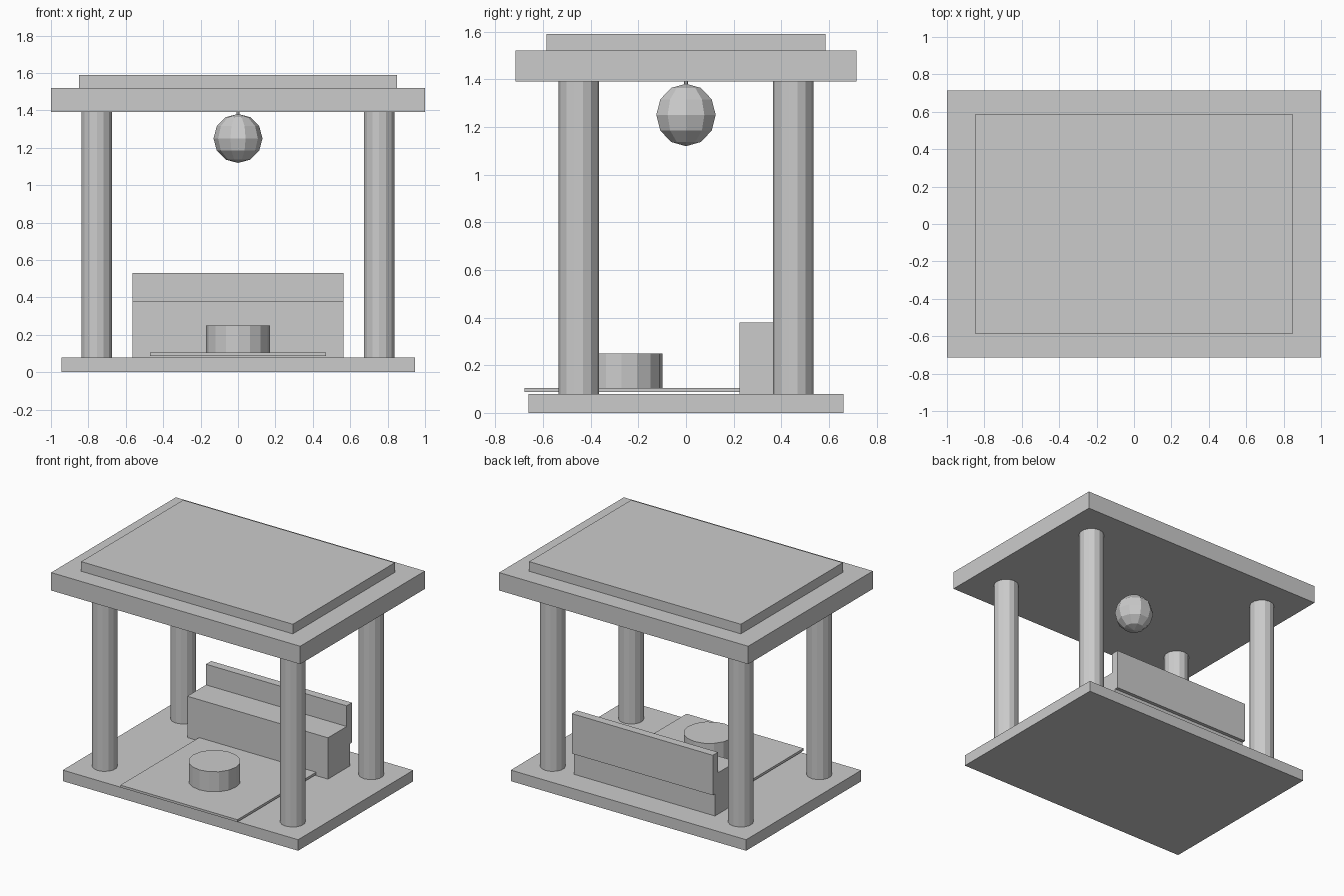
import bpy, bmesh
from math import sin, cos, pi

if "Cube" in bpy.data.objects:
    bpy.data.objects.remove(bpy.data.objects["Cube"], do_unlink=True)

stone = bpy.data.materials.new("light_grey")
stone.use_nodes = True
stone.diffuse_color = (0.6, 0.6, 0.6, 1)
stone.node_tree.nodes["Principled BSDF"].inputs["Base Color"].default_value = (0.6, 0.6, 0.6, 1)


def finish(name, bm):
    bmesh.ops.recalc_face_normals(bm, faces=bm.faces)
    mesh = bpy.data.meshes.new(name)
    bm.to_mesh(mesh)
    bm.free()
    mesh.materials.append(stone)
    obj = bpy.data.objects.new(name, mesh)
    bpy.context.collection.objects.link(obj)
    return obj


def slab(name, half_x, y0, y1, z0, z1):
    """Box centred on x, between two depths and two heights."""
    bm = bmesh.new()
    bmesh.ops.create_cube(bm, size=1)
    for v in bm.verts:
        v.co.x *= 2 * half_x
        v.co.y = y1 if v.co.y > 0 else y0
        v.co.z = z1 if v.co.z > 0 else z0
    return finish(name, bm)


def lathe(name, x, y, profile, sides, start=-pi / 2):
    """Flat-sided turned form from (radius, height) pairs."""
    bm = bmesh.new()
    rings = []
    for r, z in profile:
        angles = [start + 2 * pi * i / sides for i in range(sides)]
        rings.append([bm.verts.new((x + r * cos(a), y + r * sin(a), z)) for a in angles])
    for low, high in zip(rings, rings[1:]):
        for i in range(sides):
            j = (i + 1) % sides
            bm.faces.new((low[i], low[j], high[j], high[i]))
    bm.faces.new(rings[0])
    bm.faces.new(rings[-1])
    bmesh.ops.remove_doubles(bm, verts=bm.verts, dist=0.0005)
    return finish(name, bm)


# Floor and two-tier roof
slab("floor", 0.945, -0.66, 0.66, 0, 0.08)
slab("roof", 1.0, -0.715, 0.715, 1.39, 1.52)
slab("roof_top", 0.85, -0.585, 0.585, 1.52, 1.59)

# Corner columns
for side, x in (("right", -0.755), ("left", 0.755)):
    for end, y in (("front", -0.45), ("back", 0.45)):
        lathe(f"{end}_{side}_column", x, y, [(0.084, 0.08), (0.084, 1.39)], 14)

# Bench with backrest
slab("bench_seat", 0.565, 0.225, 0.475, 0.08, 0.38)
slab("bench_backrest", 0.565, 0.44, 0.5, 0.24, 0.53)

# Rug and round table
slab("rug", 0.47, -0.678, 0.24, 0.088, 0.105)
lathe("round_table", 0, -0.27, [(0.171, 0.105), (0.171, 0.25)], 16)

# Hanging lamp
globe = [(max(0.131 * sin(pi * i / 6), 0.0001), 1.25 - 0.131 * cos(pi * i / 6)) for i in range(7)]
lathe("lamp_globe", 0, 0, globe, 10, start=0)
lathe("lamp_cord", 0, 0, [(0.008, 1.36), (0.008, 1.39)], 6)
